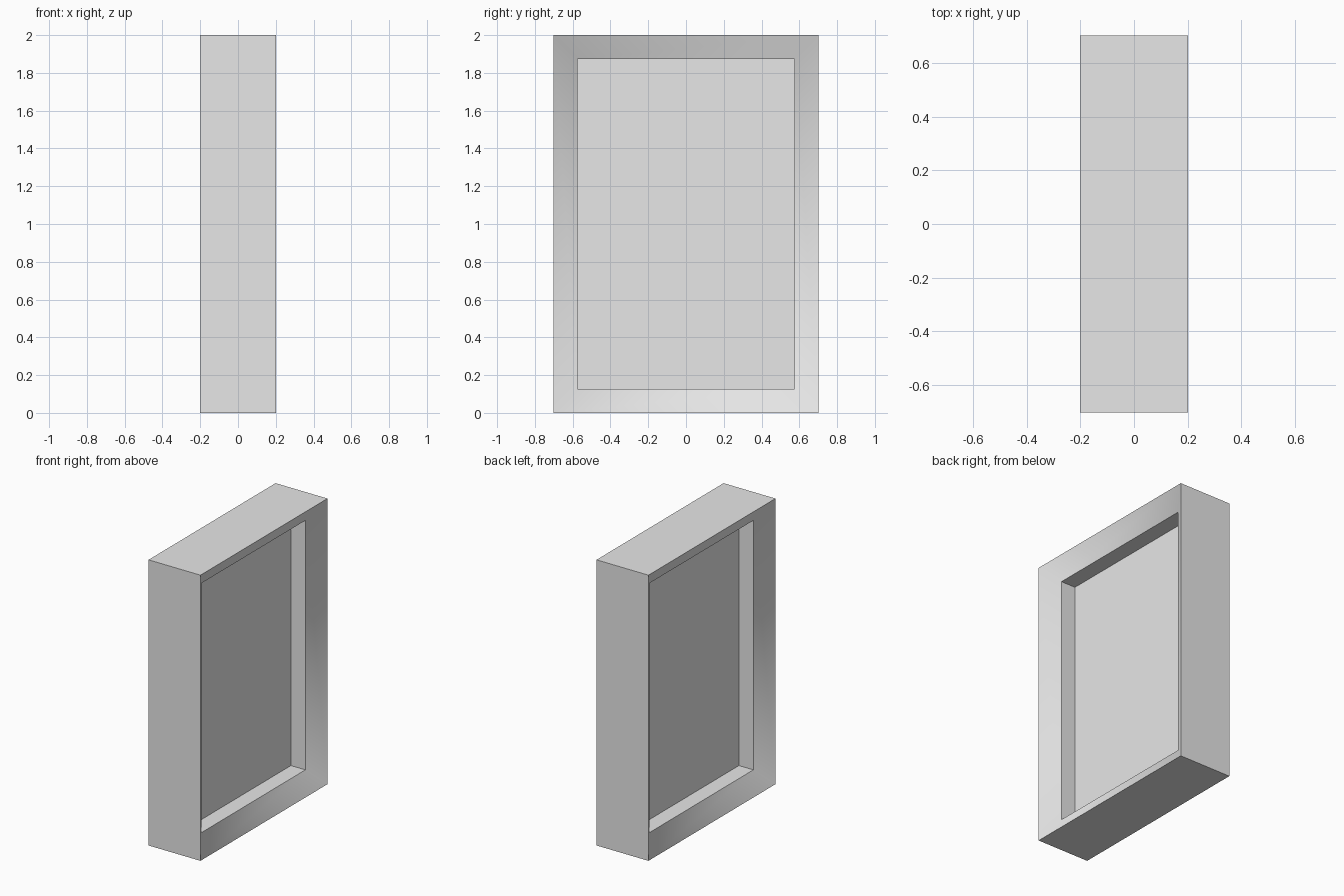
import bpy
import bmesh
from mathutils import Matrix, Vector

cube = bpy.data.objects.get("Cube")
if cube:
    bpy.data.objects.remove(cube, do_unlink=True)

# Overall size, width and depth of the sloping border, depth of the recess
SIZE = Vector((0.402, 1.405, 2.0))
BORDER = 0.127
SLOPE = 0.082
RECESS = 0.112

# Plain light grey material
grey = bpy.data.materials.new("light grey")
grey.use_nodes = True
colour = (0.8, 0.8, 0.8, 1.0)
grey.diffuse_color = colour
grey.node_tree.nodes["Principled BSDF"].inputs["Base Color"].default_value = colour

# Upright block standing on the ground
bm = bmesh.new()
placement = Matrix.Translation((0, 0, SIZE.z / 2)) @ Matrix.Diagonal(SIZE.to_4d())
bmesh.ops.create_cube(bm, size=1.0, matrix=placement)
bm.normal_update()

for side in (-1, 1):
    panel = next(f for f in bm.faces if f.normal.x * side > 0.9)

    # Border sloping inwards, shaded smoothly round its corners
    border = bmesh.ops.inset_region(bm, faces=[panel], thickness=BORDER, use_even_offset=True)
    bmesh.ops.translate(bm, verts=panel.verts, vec=(-side * SLOPE, 0, 0))
    for face in border["faces"]:
        face.smooth = True

    # Straight-walled recess down to the thin centre panel
    floor = bmesh.ops.extrude_discrete_faces(bm, faces=[panel])["faces"][0]
    bmesh.ops.translate(bm, verts=floor.verts, vec=(-side * RECESS, 0, 0))
    for edge in floor.edges:
        for face in edge.link_faces:
            face.smooth = False
    bm.normal_update()

bmesh.ops.recalc_face_normals(bm, faces=bm.faces)
mesh = bpy.data.meshes.new("framed_panel")
bm.to_mesh(mesh)
bm.free()
mesh.materials.append(grey)
framed_panel = bpy.data.objects.new("framed_panel", mesh)
bpy.context.collection.objects.link(framed_panel)
